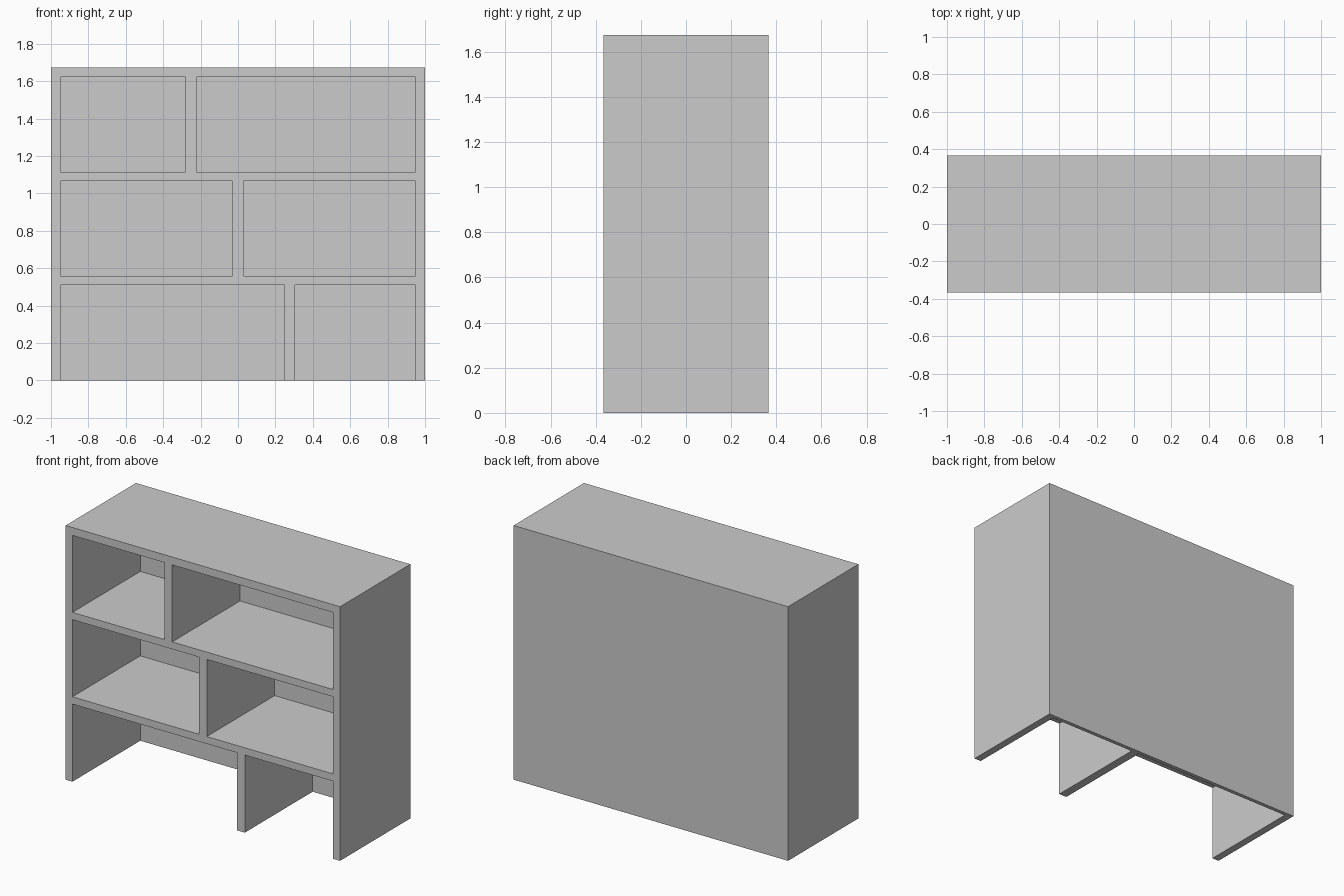
import bpy

if "Cube" in bpy.data.objects:
    bpy.data.objects.remove(bpy.data.objects["Cube"])

W, D, H = 2.0, 0.732, 1.674
SIDE, BACK, DIV = 0.05, 0.026, 0.058


def box(name, x0, x1, y0, y1, z0, z1):
    bpy.ops.mesh.primitive_cube_add(size=1)
    ob = bpy.context.object
    ob.name = name
    ob.scale = (x1 - x0, y1 - y0, z1 - z0)
    ob.location = ((x0 + x1) / 2, (y0 + y1) / 2, (z0 + z1) / 2)
    bpy.ops.object.transform_apply(location=True, rotation=False, scale=True)
    return ob


# Solid cabinet block; hollowing it leaves the boards as one seamless piece
shelf = box("bookshelf_frame", -W / 2, W / 2, -D / 2, D / 2, 0, H)

# Each row: bottom, top, divider centre (the lowest row is open to the floor)
rows = [(-0.1, 0.511, 0.277), (0.559, 1.067, 0.0), (1.115, 1.622, -0.252)]
inner = W / 2 - SIDE
for z0, z1, xc in rows:
    for x0, x1 in ((-inner, xc - DIV / 2), (xc + DIV / 2, inner)):
        cutter = box("compartment_cutter", x0, x1, -D / 2 - 0.1, D / 2 - BACK, z0, z1)
        cutter.hide_render = True
        bpy.context.view_layer.objects.active = shelf
        mod = shelf.modifiers.new("compartment", 'BOOLEAN')
        mod.operation = 'DIFFERENCE'
        mod.solver = 'EXACT'
        mod.object = cutter
        bpy.ops.object.modifier_apply(modifier=mod.name)
        bpy.data.objects.remove(cutter)
